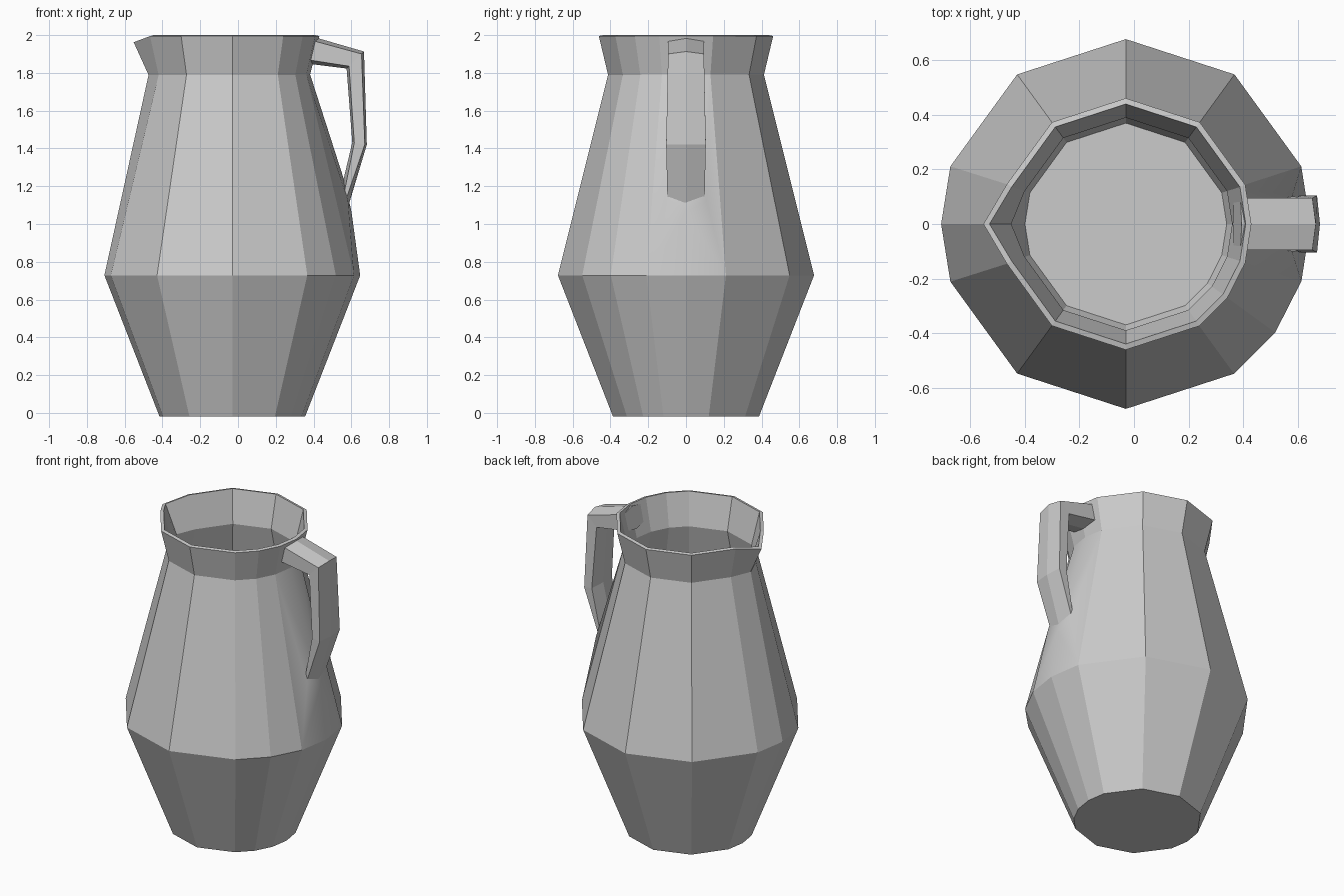
import bpy, bmesh, math
from mathutils import Vector

if "Cube" in bpy.data.objects:
    bpy.data.objects.remove(bpy.data.objects["Cube"])

CX = -0.03  # axis of the body


def make_object(name, bm):
    bmesh.ops.recalc_face_normals(bm, faces=bm.faces[:])
    mesh = bpy.data.meshes.new(name)
    bm.to_mesh(mesh)
    bm.free()
    obj = bpy.data.objects.new(name, mesh)
    bpy.context.collection.objects.link(obj)
    return obj


# Body: faceted rings (z, radius), with a pulled spout at 180 degrees
angles = [0, 18, 54, 90, 126, 162, 180, 198, 234, 270, 306, 324, 342]
rings = [(0, 0.37), (0.73, 0.655), (1.79, 0.39), (2.0, 0.44)]
spout = {2: (1.79, 0.42), 3: (1.97, 0.50)}
n = len(angles)
bm = bmesh.new()
grid = []
for i, (z, r) in enumerate(rings):
    row = []
    for a in angles:
        h, rad = spout.get(i, (z, r)) if a == 180 else (z, r)
        t = math.radians(a)
        row.append(bm.verts.new((CX + rad * math.cos(t), rad * math.sin(t), h)))
    grid.append(row)
bm.faces.new(grid[0])
for i in range(3):
    for j in range(n):
        if i == 1 and j in (0, n - 1):
            continue  # replaced by the handle root below
        k = (j + 1) % n
        bm.faces.new((grid[i][j], grid[i][k], grid[i + 1][k], grid[i + 1][j]))

# Swelling of the wall where the handle joins
top = bm.verts.new((0.55, 0, 1.2))
low = bm.verts.new((0.58, 0, 1.06))
for s, j in ((1, 1), (-1, n - 1)):
    side = bm.verts.new((0.562, s * 0.1, 1.12))
    n0, n1, l0, l1 = grid[2][0], grid[2][j], grid[1][0], grid[1][j]
    for tri in ((n1, n0, top), (n1, top, side), (n1, side, l1),
                (side, low, l1), (low, l0, l1), (top, side, low)):
        bm.faces.new(tri).smooth = True
body = make_object("jug_body", bm)
wall = body.modifiers.new("wall", 'SOLIDIFY')
wall.thickness = 0.021
wall.offset = -1
wall.use_even_offset = True

# Handle: six-sided sections (outer xz, inner xz, half width, corner inset)
sections = [((0.395, 1.992), (0.362, 1.85), 0.095, 0.14),
            ((0.667, 1.913), (0.575, 1.823), 0.095, 0.14),
            ((0.682, 1.42), (0.605, 1.432), 0.105, 0.14),
            ((0.577, 1.07), (0.55, 1.2), 0.098, 0.36)]
bm = bmesh.new()
loops = []
for o, i, w, f in sections:
    o, i = Vector((o[0], 0, o[1])), Vector((i[0], 0, i[1]))
    y = Vector((0, w, 0))
    oc, ic = o.lerp(i, f), i.lerp(o, f)
    loops.append([bm.verts.new(p) for p in (o, oc + y, ic + y, i, ic - y, oc - y)])
for a, b in zip(loops, loops[1:]):
    for j in range(6):
        k = (j + 1) % 6
        bm.faces.new((a[j], a[k], b[k], b[j]))
bm.faces.new(loops[0])
bm.faces.new(loops[-1])
make_object("handle", bm)
